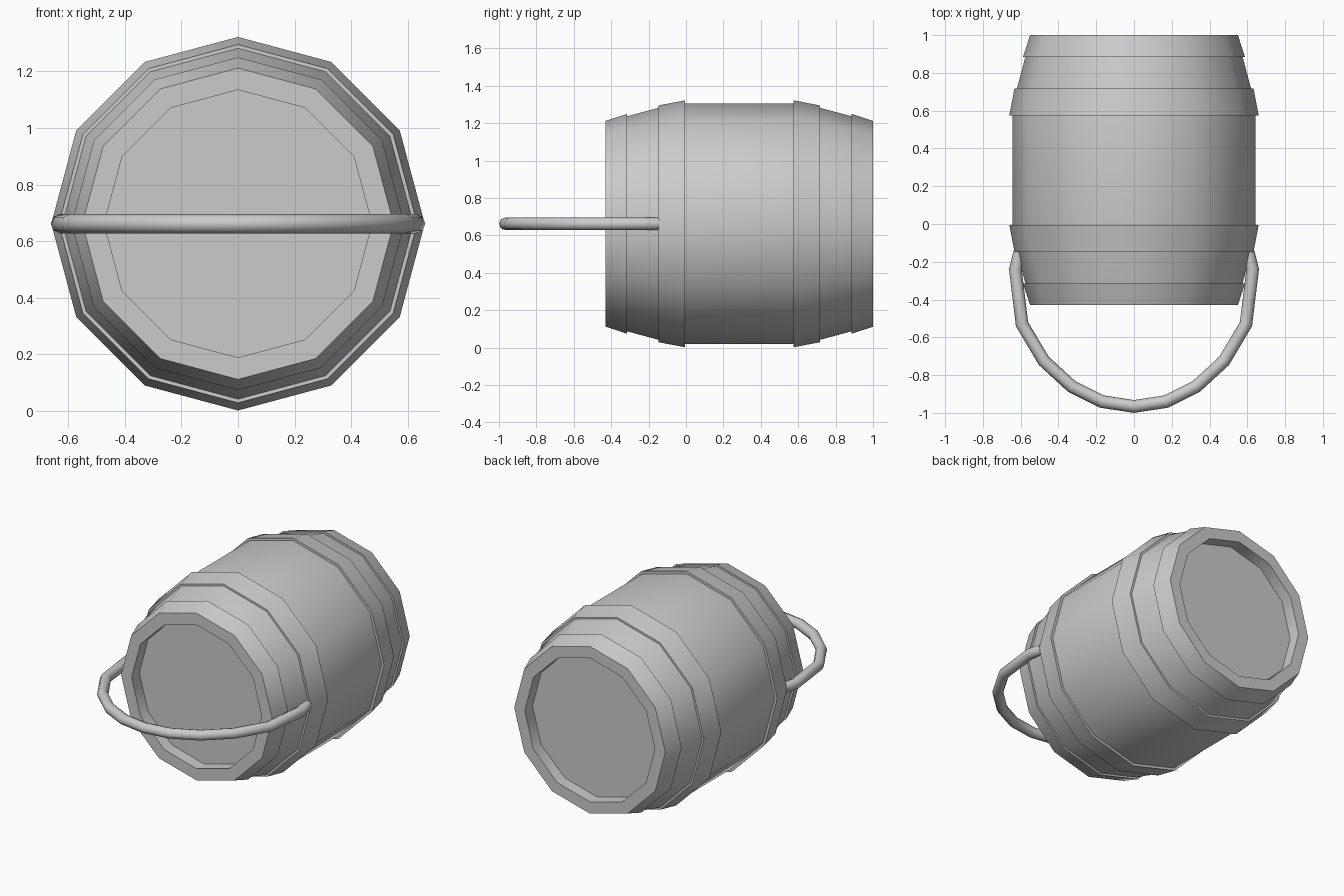
import bpy, math
from math import cos, sin, pi

if "Cube" in bpy.data.objects:
    bpy.data.objects.remove(bpy.data.objects["Cube"])

SIDES = 12
CZ = 0.662      # height of the barrel axis
MID = 0.285     # barrel middle along y


def lathe(name, profile, caps=False):
    """Spin (radius, y) points around the lengthwise axis."""
    verts, faces = [], []
    for r, y in profile:
        for i in range(SIDES):
            a = 2 * pi * i / SIDES
            verts.append((r * cos(a), y, CZ + r * sin(a)))
    for k in range(len(profile) - 1):
        for i in range(SIDES):
            j = (i + 1) % SIDES
            a, b = k * SIDES, (k + 1) * SIDES
            faces.append((a + i, b + i, b + j, a + j))
    if caps:
        n = (len(profile) - 1) * SIDES
        faces.append(tuple(range(SIDES)))
        faces.append(tuple(reversed(range(n, n + SIDES))))
    me = bpy.data.meshes.new(name)
    me.from_pydata(verts, [], faces)
    ob = bpy.data.objects.new(name, me)
    bpy.context.collection.objects.link(ob)
    smooth(ob)
    return ob


def smooth(ob, angle=35):
    bpy.ops.object.select_all(action='DESELECT')
    ob.select_set(True)
    bpy.context.view_layer.objects.active = ob
    bpy.ops.object.shade_smooth_by_angle(angle=math.radians(angle))


def flip(profile):
    return [(r, 2 * MID - y) for r, y in reversed(profile)]


# Staves with recessed heads at both ends
half = [(0.473, -0.35), (0.473, -0.43), (0.55, -0.43), (0.575, -0.315),
        (0.62, -0.147), (0.643, -0.005)]
lathe("barrel_body", half + flip(half), caps=True)

# Hoops, mirrored front to back
end_hoop = [(0.55, -0.43), (0.588, -0.315), (0.575, -0.315)]
belly_hoop = [(0.62, -0.147), (0.633, -0.147), (0.66, -0.005), (0.643, -0.005)]
for name, prof in (("end_hoop", end_hoop), ("belly_hoop", belly_hoop)):
    lathe(name + "_front", prof)
    lathe(name + "_back", flip(prof))

# Carrying handle: tube swept along a mirrored arc
arc = [(0.605, -0.15), (0.628, -0.24), (0.593, -0.53), (0.477, -0.725),
       (0.33, -0.86), (0.17, -0.94)]
path = arc + [(0, -0.966)] + [(-x, y) for x, y in reversed(arc)]
cu = bpy.data.curves.new("handle", 'CURVE')
cu.dimensions = '3D'
cu.bevel_depth = 0.034
cu.bevel_resolution = 2
cu.use_fill_caps = True
sp = cu.splines.new('POLY')
sp.points.add(len(path) - 1)
for p, (x, y) in zip(sp.points, path):
    p.co = (x, y, CZ, 1)
handle = bpy.data.objects.new("handle", cu)
bpy.context.collection.objects.link(handle)
bpy.ops.object.select_all(action='DESELECT')
handle.select_set(True)
bpy.context.view_layer.objects.active = handle
bpy.ops.object.convert(target='MESH')
smooth(bpy.context.view_layer.objects.active, 50)
